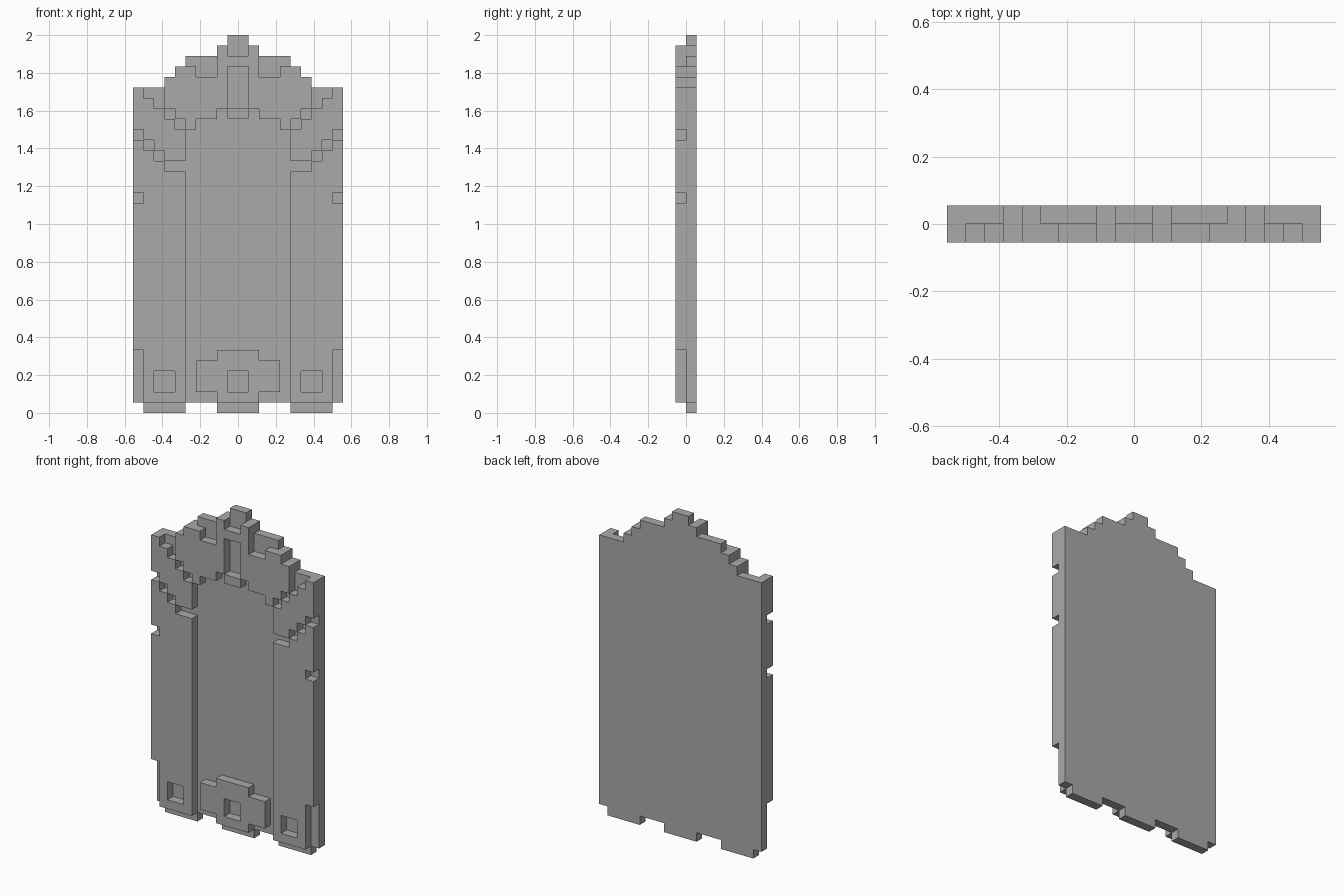
import bpy
import bmesh

if "Cube" in bpy.data.objects:
    bpy.data.objects.remove(bpy.data.objects["Cube"], do_unlink=True)

U = 2 / 36  # one block of the grid

stone = bpy.data.materials.new("stone_grey")
stone.use_nodes = True
GREY = (0.4, 0.4, 0.4, 1)
stone.diffuse_color = GREY
stone.node_tree.nodes["Principled BSDF"].inputs["Base Color"].default_value = GREY


def slab(name, loops, y_front, y_back):
    """Extrude an outline (first loop) with optional holes (other loops)."""
    bm = bmesh.new()
    for loop in loops:
        verts = [bm.verts.new((x * U, y_front * U, z * U)) for x, z in loop]
        for a, b in zip(verts, verts[1:] + verts[:1]):
            bm.edges.new((a, b))
    bmesh.ops.triangle_fill(bm, edges=bm.edges[:], use_beauty=True)
    bmesh.ops.join_triangles(bm, faces=bm.faces[:], angle_face_threshold=3.2,
                             angle_shape_threshold=3.2)
    ext = bmesh.ops.extrude_face_region(bm, geom=bm.faces[:], use_keep_orig=True)
    moved = [g for g in ext["geom"] if isinstance(g, bmesh.types.BMVert)]
    bmesh.ops.translate(bm, verts=moved, vec=(0, (y_back - y_front) * U, 0))
    bmesh.ops.recalc_face_normals(bm, faces=bm.faces[:])
    mesh = bpy.data.meshes.new(name)
    bm.to_mesh(mesh)
    bm.free()
    mesh.materials.append(stone)
    obj = bpy.data.objects.new(name, mesh)
    bpy.context.collection.objects.link(obj)
    return obj


def rect(x0, x1, z0, z1):
    return [(x0, z0), (x1, z0), (x1, z1), (x0, z1)]


def flip(loop):
    return [(-x, z) for x, z in reversed(loop)]


def whole(half):
    """Close a +x half outline that runs from the centre line back to it."""
    return half + [p for p in flip(half) if p[0] != 0]


def stairs(x, z, steps, dx, dz):
    """Staircase points going across first, then up or down."""
    pts = [(x, z)]
    for _ in range(steps):
        x += dx
        pts.append((x, z))
        z += dz
        pts.append((x, z))
    return pts


def relief(name, *loops):
    return slab(name, loops, -1, 0)


# Back panel with stepped gable
gable = [(10, 1), (10, 31), (7, 31), (7, 32), (6, 32), (6, 33), (5, 33),
         (5, 34), (2, 34), (2, 35), (1, 35), (1, 36)]
slab("back_panel", [gable + flip(gable)], 0, 1)

# Feet under the back panel
for name, x0, x1 in (("right_foot", -9, -5), ("centre_foot", -2, 2), ("left_foot", 5, 9)):
    slab(name, [rect(x0, x1, 0, 1)], 0, 1)

# Side pillars with notches and a square recess, and wings above them
pillar = ([(5, 1), (9, 1), (9, 6), (10, 6), (10, 20), (9, 20), (9, 21), (10, 21)]
          + stairs(10, 26, 3, -1, -1) + [(5, 23)])
recess = rect(6, 8, 2, 4)
wing = stairs(10, 31, 4, -1, -1) + [(5, 27), (5, 24), (7, 24), (7, 25),
                                    (8, 25), (8, 26), (9, 26), (9, 27), (10, 27)]
relief("left_pillar", pillar, recess)
relief("right_pillar", flip(pillar), flip(recess))
relief("left_wing", wing)
relief("right_wing", flip(wing))

# Crest with a tall slot, and the small sill under the slot
crest = [(0, 33), (1, 33), (1, 29), (2, 29), (2, 28), (4, 28), (4, 27), (5, 27),
         (5, 28), (6, 28), (6, 29), (7, 29), (7, 32), (6, 32), (6, 33), (4, 33),
         (4, 32), (2, 32), (2, 35), (1, 35), (1, 34), (0, 34)]
relief("crest", whole(crest))
relief("slot_sill", rect(-1, 1, 28, 29))

# Base ornament with a square recess
ornament = [(2, 1), (2, 2), (4, 2), (4, 5), (2, 5), (2, 6)]
relief("base_ornament", ornament + flip(ornament), rect(-1, 1, 2, 4))
